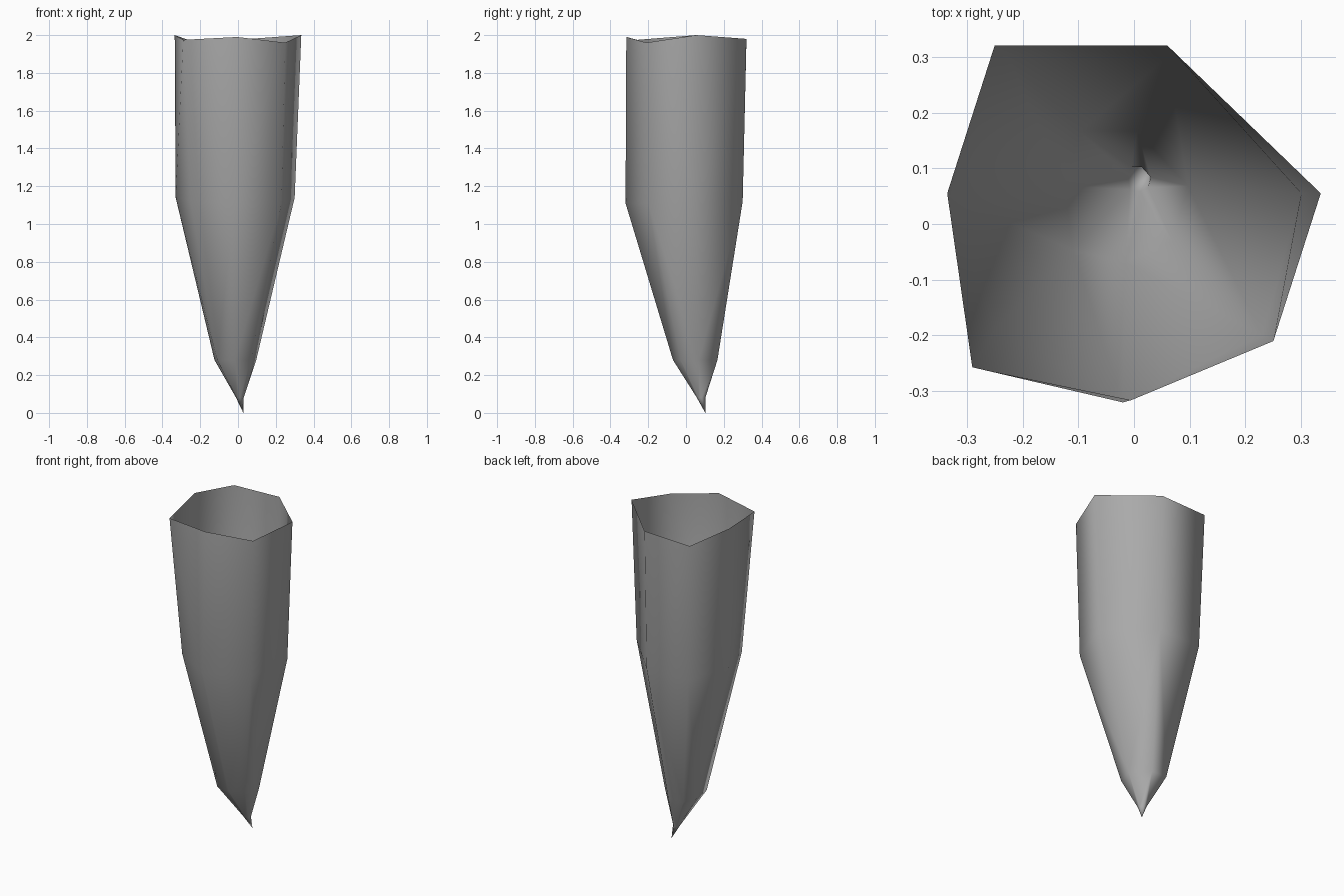
import bpy
import bmesh

# Remove the default cube
default_cube = bpy.data.objects.get("Cube")
if default_cube:
    bpy.data.objects.remove(default_cube, do_unlink=True)


def make_material(name, colour):
    material = bpy.data.materials.new(name)
    material.use_nodes = True
    material.diffuse_color = colour
    shader = next(n for n in material.node_tree.nodes if n.type == "BSDF_PRINCIPLED")
    shader.inputs["Base Color"].default_value = colour
    return material


def scaled_ring(outline, centre, scale_x, scale_y, height):
    """Shrink the rim outline around a new centre."""
    return [(centre[0] + x * scale_x, centre[1] + y * scale_y, height)
            for x, y, z in outline]


# Uneven seven-sided rim
rim = [(-0.25, 0.32, 1.97), (0.06, 0.32, 1.98), (0.335, 0.055, 2.0),
       (0.25, -0.21, 1.96), (-0.005, -0.316, 1.99), (-0.29, -0.257, 1.975),
       (-0.335, 0.055, 2.0)]

# Shoulder where the straight wall starts to taper
shoulder = [(-0.225, 0.30, 1.12), (0.06, 0.30, 1.12), (0.30, 0.055, 1.14),
            (0.23, -0.20, 1.11), (-0.02, -0.32, 1.11), (-0.25, -0.19, 1.12),
            (-0.33, 0.05, 1.14)]

# Narrow lower rings and the bent tip
lower = scaled_ring(rim, (-0.014, 0.048), 0.33, 0.37, 0.28)
neck = scaled_ring(rim, (0.01, 0.08), 0.06, 0.07, 0.08)
tip_point = (0.028, 0.102, 0.0)

# Open spike shell
bm = bmesh.new()
rings = [[bm.verts.new(p) for p in ring] for ring in (rim, shoulder, lower, neck)]
tip = bm.verts.new(tip_point)
count = len(rim)
for i in range(count):
    j = (i + 1) % count
    for upper, under in zip(rings, rings[1:]):
        bm.faces.new((upper[i], upper[j], under[j], under[i]))
    bm.faces.new((rings[-1][i], rings[-1][j], tip))
bmesh.ops.triangulate(bm, faces=bm.faces[:])
bm.normal_update()
for face in bm.faces:
    face.smooth = True

# Make every face point away from the hollow core
bmesh.ops.recalc_face_normals(bm, faces=bm.faces[:])
wall = next(f for f in bm.faces if f.calc_center_median().z > 1.5)
if wall.normal.dot(wall.calc_center_median()) - wall.normal.z * wall.calc_center_median().z < 0:
    bmesh.ops.reverse_faces(bm, faces=bm.faces[:])

mesh = bpy.data.meshes.new("hollow_spike")
bm.to_mesh(mesh)
bm.free()
mesh.materials.append(make_material("plain grey", (0.4, 0.4, 0.4, 1.0)))
spike = bpy.data.objects.new("hollow_spike", mesh)
bpy.context.collection.objects.link(spike)
